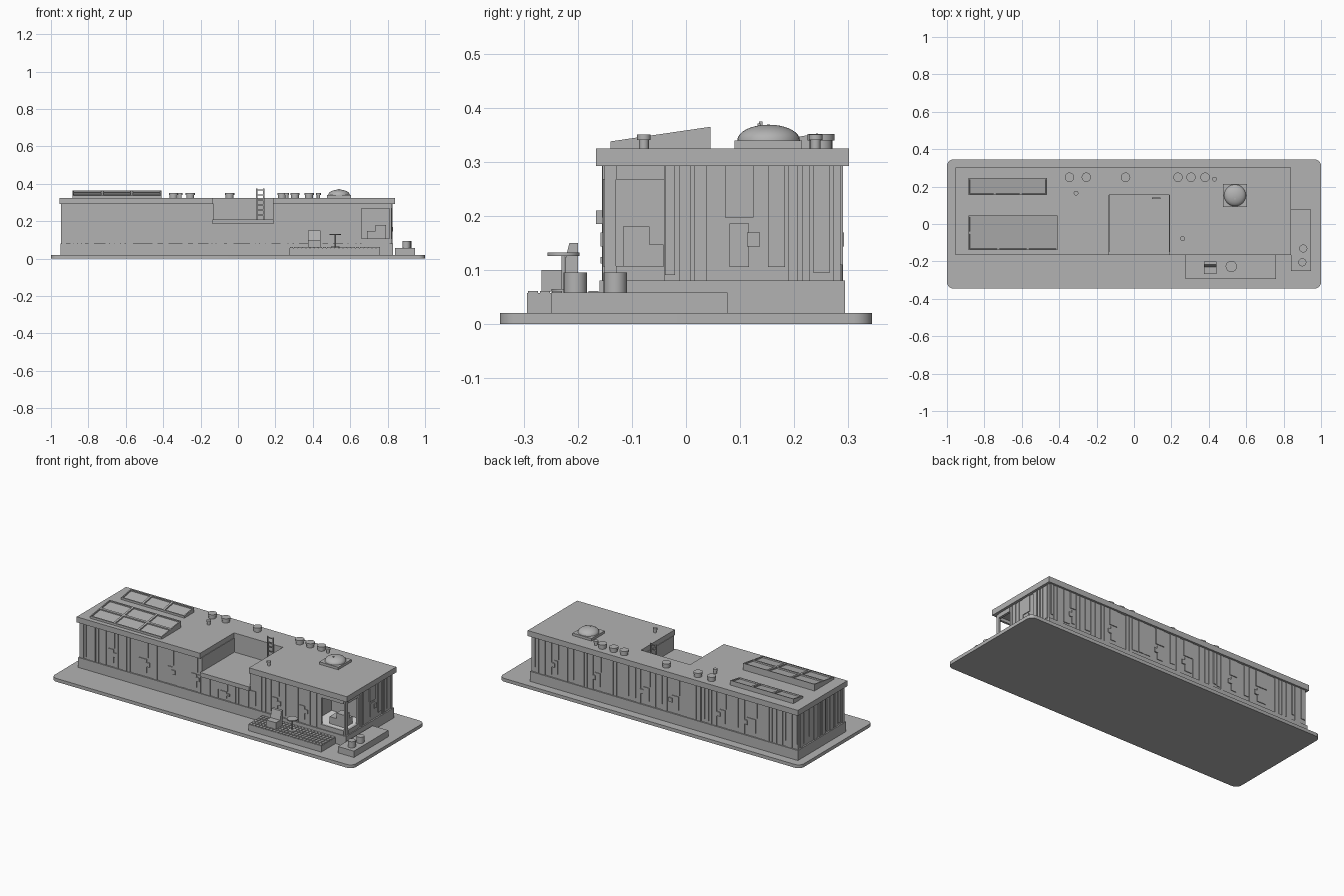
import bpy, bmesh, math, random
from mathutils import Matrix, Vector

random.seed(7)
cube = bpy.data.objects.get("Cube")
if cube:
    bpy.data.objects.remove(cube, do_unlink=True)


def make_material(name, value):
    mat = bpy.data.materials.new(name)
    mat.use_nodes = True
    colour = (value, value, value, 1)
    mat.diffuse_color = colour
    mat.node_tree.nodes["Principled BSDF"].inputs["Base Color"].default_value = colour
    return mat


GREY = make_material("plain grey", 0.45)
PALE = make_material("pale floor grey", 0.75)


def add_box(bm, x, y, z):
    """Box from (min, max) pairs on each axis."""
    size = [b - a for a, b in (x, y, z)]
    mid = [(a + b) / 2 for a, b in (x, y, z)]
    bmesh.ops.create_cube(bm, size=1, matrix=Matrix.Translation(mid) @ Matrix.Diagonal((*size, 1)))


def add_cyl(bm, x, y, z, radius, sides=24):
    bmesh.ops.create_cone(bm, cap_ends=True, segments=sides, radius1=radius, radius2=radius,
                          depth=z[1] - z[0], matrix=Matrix.Translation((x, y, sum(z) / 2)))


def finish(name, bm, mat=GREY, smooth=False):
    mesh = bpy.data.meshes.new(name)
    bm.to_mesh(mesh)
    bm.free()
    mesh.materials.append(mat)
    obj = bpy.data.objects.new(name, mesh)
    bpy.context.collection.objects.link(obj)
    if smooth:
        bpy.ops.object.select_all(action='DESELECT')
        obj.select_set(True)
        bpy.context.view_layer.objects.active = obj
        bpy.ops.object.shade_smooth_by_angle(angle=math.radians(35))
    return obj


def boxes(name, *parts, mat=GREY):
    bm = bmesh.new()
    for part in parts:
        add_box(bm, *part)
    return finish(name, bm, mat)


def cut(obj, *parts):
    for i, part in enumerate(parts):
        cutter = boxes(f"{obj.name}_cutter_{i}", part)
        cutter.hide_render = True
        cutter.hide_viewport = True
        mod = obj.modifiers.new("cut", 'BOOLEAN')
        mod.operation, mod.solver, mod.object = 'DIFFERENCE', 'EXACT', cutter
    bpy.context.view_layer.update()
    deps = bpy.context.evaluated_depsgraph_get()
    mesh = bpy.data.meshes.new_from_object(obj.evaluated_get(deps))
    obj.modifiers.clear()
    obj.data = mesh
    for other in [o for o in bpy.data.objects if o.name.startswith(obj.name + "_cutter")]:
        bpy.data.objects.remove(other, do_unlink=True)


# Ground slab with rounded corners
bm = bmesh.new()
add_box(bm, (-1, 1), (-.345, .345), (0, .02))
upright = [e for e in bm.edges if abs(e.verts[0].co.z - e.verts[1].co.z) > .01]
bmesh.ops.bevel(bm, geom=upright, offset=.035, segments=6, profile=.5, affect='EDGES')
finish("ground_slab", bm, smooth=True)

# Plinth, walls with roof terrace notch and glazed corner room, and roof
boxes("plinth", ((-.95, .83), (-.16, .295), (.02, .08)))
NOTCH = (-.132, .187)
FRONT, BACK, LEFT, RIGHT = -.151, .286, .821, -.941
SILL, HEAD = .107, .267
WIN_X, WIN_Y = (.66, .81), (-.13, -.04)
walls = boxes("walls", ((RIGHT, LEFT), (FRONT, BACK), (.08, .295)))
cut(walls, (NOTCH, (-.3, .155), (.19, .4)),
    ((.6, .811), (-.142, .03), (.1, .285)),
    (WIN_X, (-.2, -.1), (SILL, HEAD)),
    ((.75, .9), WIN_Y, (SILL, HEAD)))
roof = boxes("roof", ((-.955, .84), (-.167, .302), (.292, .325)))
cut(roof, ((-.135, .19), (-.3, .155), (.2, .4)))
boxes("terrace_floor", ((-.135, .19), (-.167, .155), (.185, .21)))
boxes("room_floor", ((.602, .809), (-.14, .028), (.1, .105)), mat=PALE)
boxes("room_chair", ((.69, .79), (-.117, -.042), (.105, .147)),
      ((.735, .79), (-.117, -.068), (.147, .18)))


# Cladding: uneven upright boards, with shallow framed panels
def cladding(name, axis, plane, out, start, end, gap, holes=(), panels=(), top=lambda p: .292):
    bm = bmesh.new()

    def plate(a, b, low, high, thick):
        depth = tuple(sorted((plane - out * .001, plane + out * thick)))
        add_box(bm, *(((a, b), depth, (low, high)) if axis == 'x' else (depth, (a, b), (low, high))))

    pos = start
    while pos < end - .006:
        stop = min(pos + random.uniform(.014, .04), end)
        mid = (pos + stop) / 2
        if not any(a < stop and pos < b for a, b in (*holes, *panels)):
            low = .08 if random.random() < .75 else random.uniform(.09, .12)
            plate(pos, stop, low, top(mid), random.choice((.003, .004, .005)))
        pos = stop + gap
    for a, b in panels:
        high = top((a + b) / 2)
        span = high - .08
        third = a + (b - a) * .38
        plate(a, third - .003, .08, high, .002)
        plate(third, b, .08 + span * .55, high, .005)
        plate(third + .008, b - .008, .08 + span * .12, .08 + span * .5, .004)
        plate(b - .012, b + .012, .08 + span * .3, .08 + span * .42, .007)
    for a, b in holes:
        plate(a, b, .08, SILL, .004)
        plate(a, b, HEAD, .292, .004)
    return finish(name, bm)


def front_top(x):
    return .185 if NOTCH[0] - .02 < x < NOTCH[1] + .02 else .292


cladding("front_cladding", 'x', FRONT, -1, RIGHT, LEFT, .004, [WIN_X],
         [(-.8, -.71), (-.6, -.49), (-.4, -.32), (-.24, -.16), (-.06, .04), (.3, .38), (.48, .56)],
         front_top)
cladding("back_cladding", 'x', BACK, 1, RIGHT, LEFT, .005, (),
         [(-.72, -.6), (-.5, -.42), (-.2, -.1), (0, .09), (.33, .41), (.62, .68)])
cladding("left_cladding", 'y', LEFT, 1, FRONT, BACK, .007, [WIN_Y], [(.04, .125)])
cladding("right_cladding", 'y', RIGHT, -1, FRONT, BACK, .014)


# Solar arrays: wedge frames with inset cells
def solar_array(name, x, y, low, high, rows):
    cols = 3
    bm = bmesh.new()

    def height(v):
        return low + (high - low) * (v - y[0]) / (y[1] - y[0])

    profile = [(y[0], .325), (y[1], .325), (y[1], high), (y[0], low)]
    face = bm.faces.new([bm.verts.new((x[0], a, b)) for a, b in profile])
    side = bmesh.ops.extrude_face_region(bm, geom=[face])
    bmesh.ops.translate(bm, vec=(x[1] - x[0], 0, 0),
                        verts=[v for v in side["geom"] if isinstance(v, bmesh.types.BMVert)])
    bmesh.ops.recalc_face_normals(bm, faces=bm.faces)
    # Divide the sloping top into cells and sink them
    slope = [f for f in bm.faces if .5 < f.normal.z]
    bmesh.ops.delete(bm, geom=slope, context='FACES_ONLY')
    cells = []
    grid = [[bm.verts.new((x[0] + (x[1] - x[0]) * i / cols, v, height(v)))
             for i in range(cols + 1)] for v in (y[0] + (y[1] - y[0]) * j / rows for j in range(rows + 1))]
    for j in range(rows):
        for i in range(cols):
            cells.append(bm.faces.new((grid[j][i], grid[j][i + 1], grid[j + 1][i + 1], grid[j + 1][i])))
    bm.normal_update()
    bmesh.ops.inset_individual(bm, faces=cells, thickness=.009)
    bmesh.ops.inset_individual(bm, faces=cells, thickness=.001, depth=-.007)
    finish(name, bm)


solar_array("large_solar_array", (-.885, -.41), (-.14, .045), .338, .365, 2)
solar_array("small_solar_array", (-.885, -.465), (.155, .245), .337, .353, 1)

# Roof vents with overhanging caps
bm = bmesh.new()
for x in (-.345, -.255, -.045, .235, .305, .38):
    add_cyl(bm, x, .25, (.325, .34), .021)
    add_cyl(bm, x, .25, (.34, .352), .025)
for x, y in ((-.31, .165), (.43, .24), (.26, -.078)):
    add_cyl(bm, x, y, (.325, .341), .009)
    add_cyl(bm, x, y, (.341, .351), .0125)
finish("roof_vents", bm, smooth=True)

# Skylight dome on its square curb
boxes("skylight_curb", ((.477, .603), (.09, .215), (.325, .34)))
bm = bmesh.new()
bmesh.ops.create_uvsphere(bm, u_segments=32, v_segments=16, radius=1)
bmesh.ops.bisect_plane(bm, geom=bm.verts[:] + bm.edges[:] + bm.faces[:], plane_co=(0, 0, 0),
                       plane_no=(0, 0, -1), clear_outer=True)
bmesh.ops.transform(bm, verts=bm.verts, matrix=Matrix.Translation((.54, .153, .34))
                    @ Matrix.Diagonal((.058, .058, .029, 1)))
finish("skylight_dome", bm, smooth=True)
boxes("skylight_latch", ((.537, .543), (.132, .138), (.36, .371)))

# Terrace ladder
rungs = [((.1, .138), (.136, .141), (z, z + .005)) for z in (.23 + .027 * i for i in range(6))]
boxes("terrace_ladder", *[((x, x + .006), (.135, .142), (.21, .375)) for x in (.097, .135)], *rungs)

# Front deck with a grid of paving tiles
boxes("front_deck", ((.275, .76), (-.295, -.16), (.02, .057)))
COLS, ROWS = 22, 6
dx, dy = .485 / COLS, .135 / ROWS
boxes("deck_tiles", *[((.277 + dx * i, .273 + dx * (i + 1)), (-.293 + dy * j, -.297 + dy * (j + 1)),
                       (.056, .061)) for i in range(COLS) for j in range(ROWS)])

# Deck chair with a leaning back
bm = bmesh.new()
add_box(bm, (.375, .44), (-.268, -.205), (.06, .1))
add_box(bm, (.375, .44), (-.23, -.2), (.095, .15))
for v in bm.verts:
    if v.co.z > .14:
        v.co.y += .014 if v.co.y < -.21 else 0
finish("deck_chair", bm)

# Round deck table
bm = bmesh.new()
for z, radius in (((.06, .065), .022), ((.065, .127), .004), ((.126, .132), .03)):
    add_cyl(bm, .52, -.227, z, radius)
finish("deck_table", bm, smooth=True)

# Side platform with two drums
boxes("side_platform", ((.84, .945), (-.25, .077), (.02, .058)))
bm = bmesh.new()
for x, y in ((.905, -.131), (.9, -.205)):
    add_cyl(bm, x, y, (.058, .095), .0215)
finish("drums", bm, smooth=True)
